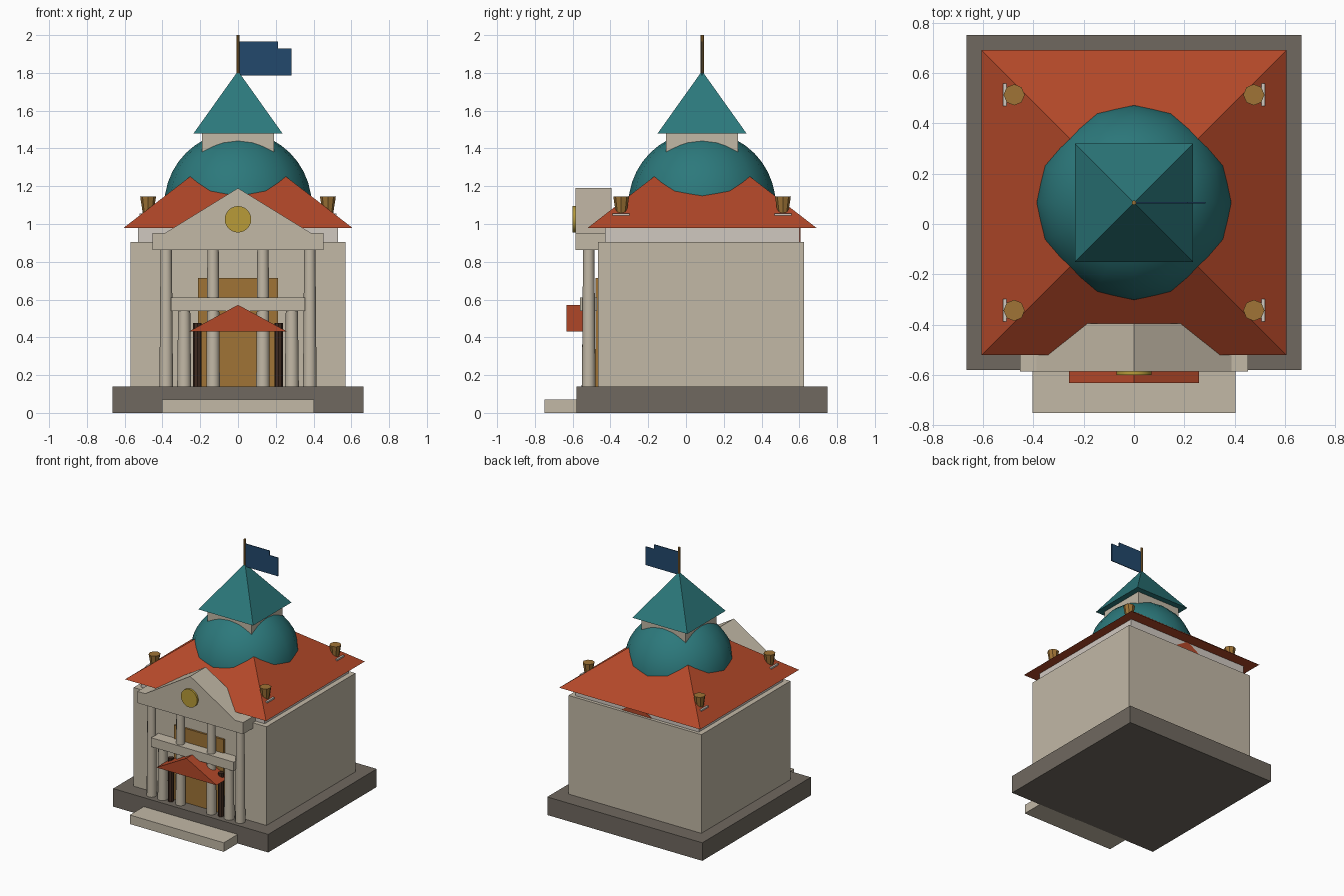
import bpy, math

if "Cube" in bpy.data.objects:
    bpy.data.objects.remove(bpy.data.objects["Cube"])

CY = 0.085  # y of the building's central axis


def material(name, r, g, b):
    m = bpy.data.materials.new(name)
    m.diffuse_color = (r, g, b, 1)
    m.use_nodes = True
    m.node_tree.nodes["Principled BSDF"].inputs["Base Color"].default_value = m.diffuse_color
    return m


STONE = material("stone", .54, .48, .38)
TRIM = material("trim", .63, .58, .53)
BASE = material("base_stone", .16, .14, .115)
RED = material("red_tile", .45, .065, .022)
TEAL = material("teal_copper", .025, .19, .20)
OCHRE = material("ochre", .35, .175, .037)
GOLD = material("gold", .48, .33, .04)
DARK = material("dark_wood", .05, .023, .014)
BLUE = material("blue_cloth", .016, .065, .15)


def finish(ob, name, mat, smooth=False):
    ob.name = name
    ob.data.materials.append(mat)
    if smooth:
        bpy.ops.object.shade_smooth_by_angle(angle=math.radians(40))
    return ob


def box(name, x0, x1, y0, y1, z0, z1, mat):
    bpy.ops.mesh.primitive_cube_add(size=1, location=((x0 + x1) / 2, (y0 + y1) / 2, (z0 + z1) / 2))
    ob = bpy.context.object
    ob.scale = (x1 - x0, y1 - y0, z1 - z0)
    return finish(ob, name, mat)


def cone(name, x, y, z0, z1, r0, r1, sides, mat, smooth=True):
    bpy.ops.mesh.primitive_cone_add(vertices=sides, radius1=r0, radius2=r1, depth=z1 - z0,
                                    location=(x, y, (z0 + z1) / 2))
    return finish(bpy.context.object, name, mat, smooth)


def pyramid(name, half, z0, z1, mat):
    ob = cone(name, 0, CY, z0, z1, half * math.sqrt(2), 0, 4, mat, False)
    ob.rotation_euler.z = math.pi / 4
    return ob


def prism(name, profile, y0, y1, mat):
    """Extrude an (x, z) outline from y0 to y1."""
    n = len(profile)
    verts = [(x, y, z) for y in (y0, y1) for x, z in profile]
    faces = [tuple(range(n)), tuple(reversed(range(n, 2 * n)))]
    faces += [(i, i + n, (i + 1) % n + n, (i + 1) % n) for i in range(n)]
    me = bpy.data.meshes.new(name)
    me.from_pydata(verts, [], faces)
    ob = bpy.data.objects.new(name, me)
    bpy.context.collection.objects.link(ob)
    return finish(ob, name, mat)


# Base, step and walls
box("plinth", -.665, .665, -.58, .75, 0, .14, BASE)
box("front_step", -.403, .403, -.75, -.575, 0, .07, STONE)
box("walls", -.57, .57, -.465, .625, .14, .905, STONE)
box("cornice", -.53, .53, -.43, .60, .905, .98, TRIM)
prism("back_gable", [(-.13, .905), (.13, .905), (0, .985)], .59, .606, RED)

# Main roof
pyramid("main_roof", .605, .98, 1.447, RED)

# Dome: upper half of a sphere, its lower part hidden in the roof
bpy.ops.mesh.primitive_uv_sphere_add(segments=16, ring_count=20, radius=.39, location=(0, CY, 1.10))
finish(bpy.context.object, "dome", TEAL, True)
dome = bpy.context.object.data
for v in dome.vertices:
    if v.co.z < 0:
        v.co.z *= .15

# Lantern, spire, pole and flag
box("lantern", -.19, .19, CY - .19, CY + .19, 1.36, 1.48, STONE)
pyramid("spire", .235, 1.48, 1.81, TEAL)
cone("flag_pole", 0, CY, 1.78, 2.0, .009, .009, 8, OCHRE)
prism("flag", [(0, 1.787), (.284, 1.787), (.284, 1.93), (.213, 1.93), (.213, 1.965), (0, 1.965)],
      CY - .003, CY + .003, BLUE)

# Corner urns on half-sunken blocks
for sx in (-1, 1):
    for y in (CY - .428, CY + .428):
        x = sx * .476
        box("urn_block", x - .045, x + .045, y - .045, y + .045, 1.0, 1.056, TRIM)
        cone("urn", x, y, 1.05, 1.145, .027, .042, 8, OCHRE, False)

# Portico: entablature, pediment and clock disc
box("entablature", -.453, .453, -.585, -.428, .862, .952, STONE)
prism("pediment", [(-.39, .95), (.39, .95), (0, 1.19)], -.585, -.395, STONE)
disc = cone("gable_disc", 0, -.588, 1.013, 1.037, .07, .07, 24, GOLD)
disc.rotation_euler.x = math.pi / 2

# Columns, porch beam and posts
for sx in (-1, 1):
    for x in (.38, .132):
        cone("tall_column", sx * x, -.515, .14, .865, .036, .030, 12, STONE)
    cone("short_column", sx * .285, -.515, .14, .545, .037, .032, 12, STONE)
    cone("porch_post", sx * .215, -.515, .14, .476, .022, .022, 8, DARK)
box("porch_beam", -.355, .355, -.56, -.47, .54, .61, STONE)

# Door and canopy
box("door", -.213, .213, -.48, -.46, .14, .715, OCHRE)
prism("door_canopy", [(-.258, .432), (.258, .432), (0, .572)], -.632, -.485, RED)
